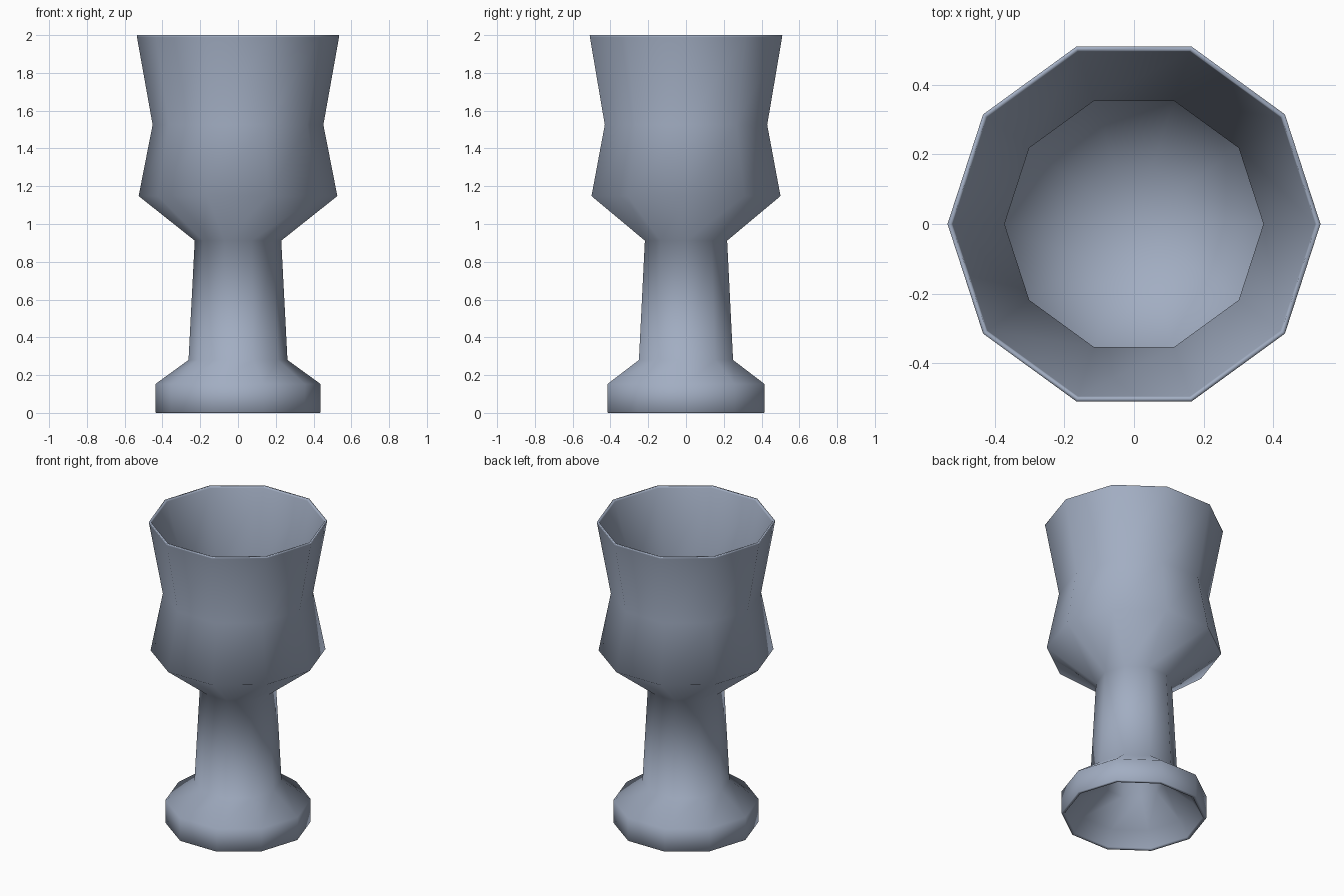
import bpy, bmesh, math

if "Cube" in bpy.data.objects:
    bpy.data.objects.remove(bpy.data.objects["Cube"])

SIDES = 10

# Closed skin profile (radius, height): underside hollow, outside, rim, inside of the cup
profile = [
    (0, 0.80), (0.15, 0.78), (0.18, 0.23), (0.36, 0.10),       # hollow foot and stem
    (0.415, 0.008), (0.42, 0), (0.432, 0), (0.437, 0.004),     # bottom rim
    (0.437, 0.153), (0.262, 0.28), (0.229, 0.912),             # foot and stem
    (0.526, 1.148), (0.452, 1.525),                            # bowl
    (0.535, 1.99), (0.536, 2.0), (0.524, 2.0), (0.521, 1.99),  # top rim
    (0.372, 1.525), (0.44, 1.18), (0.17, 0.97), (0, 0.95),     # inside
]

bm = bmesh.new()


def ring(r, z):
    if r == 0:
        return [bm.verts.new((0, 0, z))] * SIDES
    return [bm.verts.new((r * math.cos(a), r * math.sin(a), z))
            for a in (2 * math.pi * i / SIDES for i in range(SIDES))]


rings = [ring(r, z) for r, z in profile]
for lower, upper in zip(rings, rings[1:]):
    for i in range(SIDES):
        j = (i + 1) % SIDES
        corners = [lower[i], lower[j], upper[j], upper[i]]
        bm.faces.new(list(dict.fromkeys(corners)))
bmesh.ops.recalc_face_normals(bm, faces=bm.faces)
for f in bm.faces:
    f.smooth = True

mesh = bpy.data.meshes.new("goblet")
bm.to_mesh(mesh)
bm.free()

# Single blue-grey colour
mat = bpy.data.materials.new("blue grey")
mat.diffuse_color = (0.36, 0.42, 0.54, 1)
mat.use_nodes = True
mat.node_tree.nodes["Principled BSDF"].inputs["Base Color"].default_value = mat.diffuse_color
mesh.materials.append(mat)
goblet = bpy.data.objects.new("goblet", mesh)
bpy.context.collection.objects.link(goblet)
